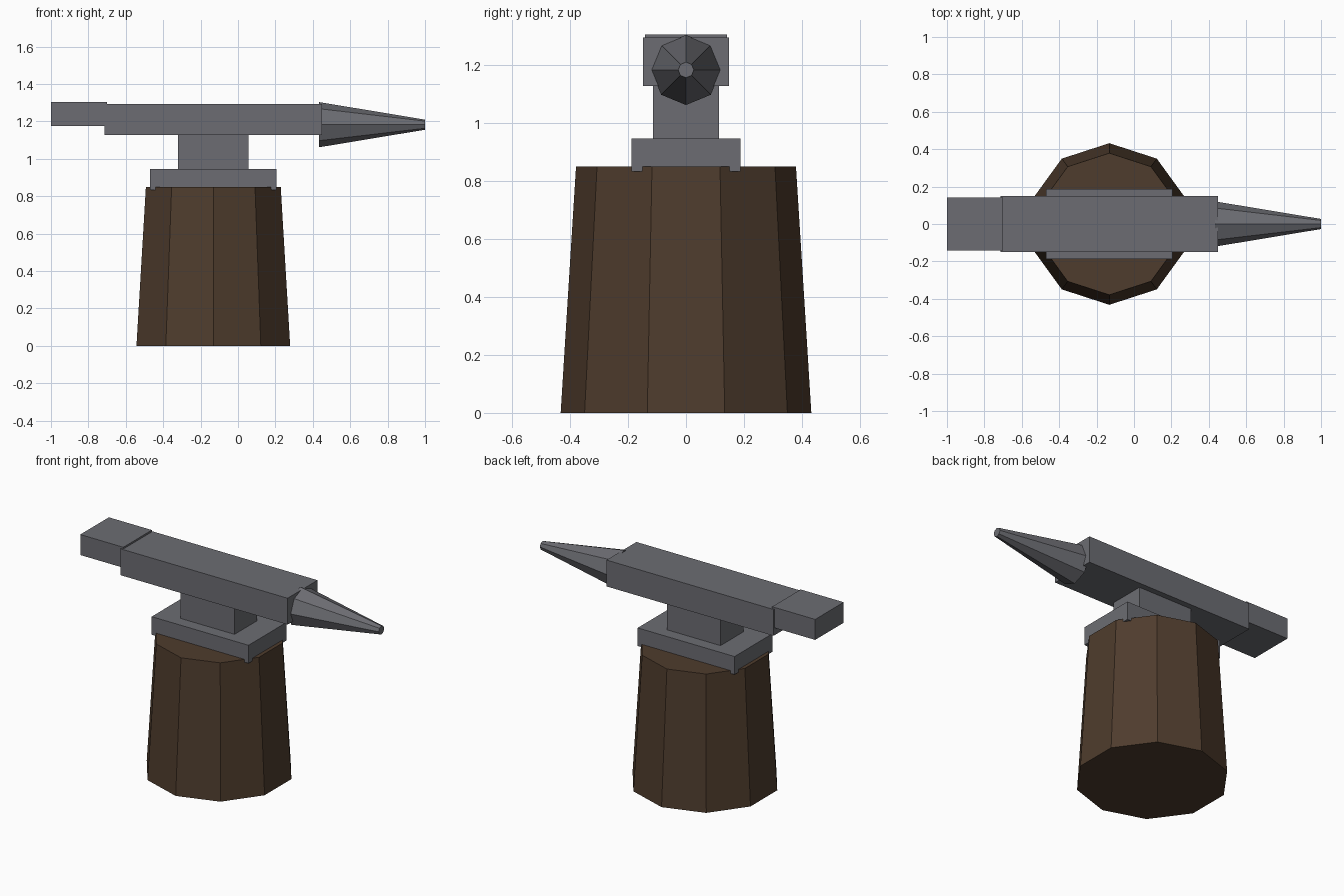
import bpy, bmesh, math
from mathutils import Matrix

if "Cube" in bpy.data.objects:
    bpy.data.objects.remove(bpy.data.objects["Cube"])


def material(name, rgb):
    m = bpy.data.materials.new(name)
    m.diffuse_color = (*rgb, 1.0)
    m.use_nodes = True
    m.node_tree.nodes["Principled BSDF"].inputs["Base Color"].default_value = m.diffuse_color
    return m


iron = material("dark iron", (0.15, 0.152, 0.17))
wood = material("brown wood", (0.077, 0.045, 0.026))


def finish(name, bm, mat):
    bmesh.ops.recalc_face_normals(bm, faces=bm.faces)
    mesh = bpy.data.meshes.new(name)
    bm.to_mesh(mesh)
    bm.free()
    mesh.materials.append(mat)
    obj = bpy.data.objects.new(name, mesh)
    bpy.context.collection.objects.link(obj)
    return obj


def block(name, x0, x1, half_y, z0, z1, mat):
    bm = bmesh.new()
    place = (Matrix.Translation(((x0 + x1) / 2, 0, (z0 + z1) / 2))
             @ Matrix.Diagonal((x1 - x0, 2 * half_y, z1 - z0, 1)))
    bmesh.ops.create_cube(bm, size=1, matrix=place)
    return finish(name, bm, mat)


def taper(name, sides, r0, r1, length, place, mat):
    # frustum starting at the local origin and running along local z
    bm = bmesh.new()
    bmesh.ops.create_cone(bm, cap_ends=True, segments=sides, radius1=r0, radius2=r1,
                          depth=length, matrix=place @ Matrix.Translation((0, 0, length / 2)))
    return finish(name, bm, mat)


# Ten-sided wooden stump, corners pointing along +y and -y
taper("stump", 10, 0.432, 0.379, 0.85, Matrix.Translation((-0.132, 0, 0)), wood)

# Anvil: foot sunk slightly into the stump, waist, body and heel
block("foot", -0.47, 0.205, 0.188, 0.832, 0.946, iron)
block("waist", -0.32, 0.055, 0.113, 0.94, 1.135, iron)
block("body", -0.715, 0.45, 0.149, 1.127, 1.293, iron)
block("heel", -1.0, -0.70, 0.142, 1.175, 1.304, iron)

# Eight-sided horn pointing along +x
taper("horn", 8, 0.121, 0.027, 0.568,
      Matrix.Translation((0.432, 0, 1.182)) @ Matrix.Rotation(math.pi / 2, 4, 'Y'), iron)
